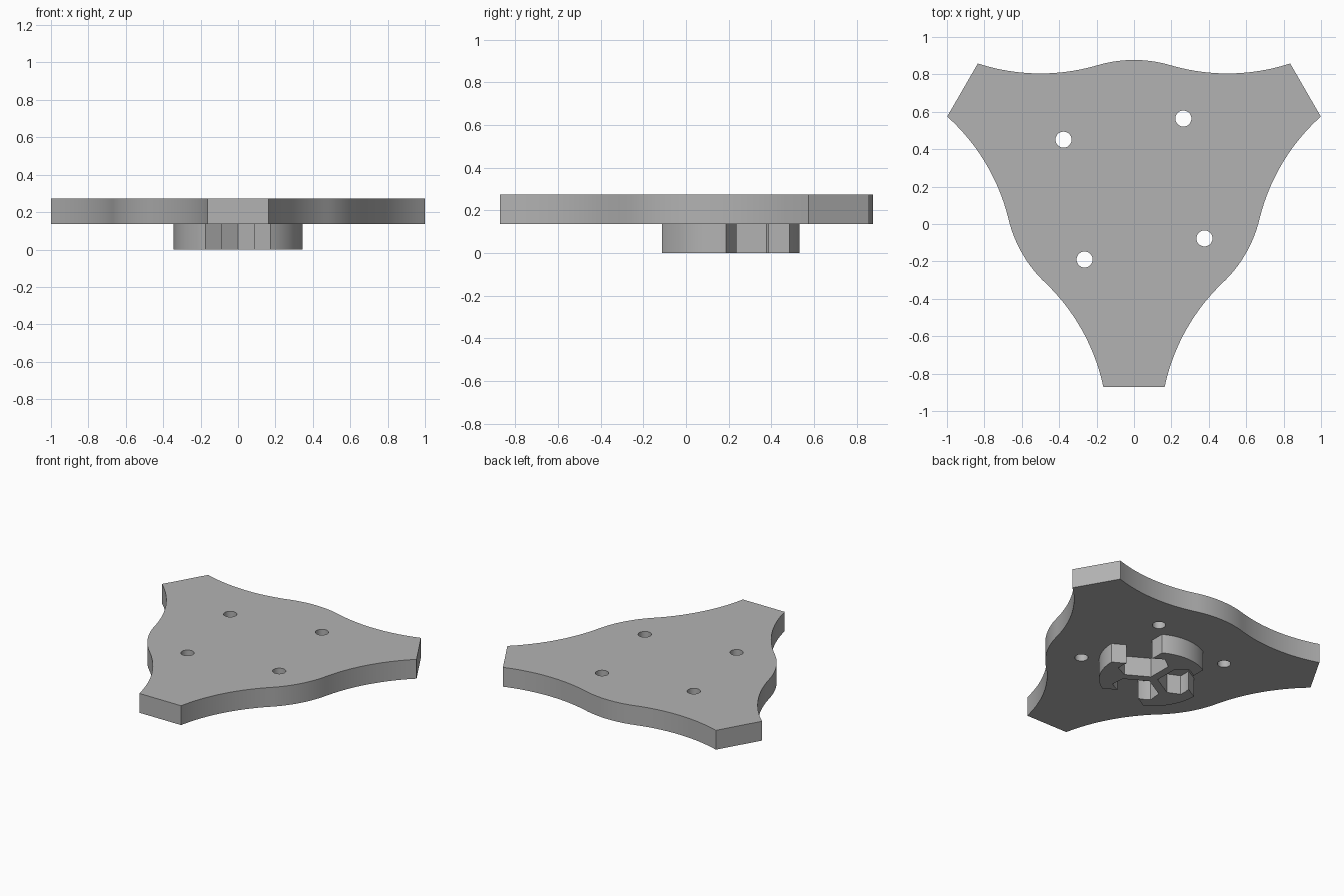
import bpy, bmesh, math
from mathutils import Vector, Matrix

cube = bpy.data.objects.get("Cube")
if cube:
    bpy.data.objects.remove(cube, do_unlink=True)

CENTRE = Vector((0, 0.187))   # axis of the threefold symmetry
THICK = 0.137                 # height of each of the two layers

grey = bpy.data.materials.new("plain_grey")
grey.use_nodes = True
grey.diffuse_color = (0.45, 0.45, 0.45, 1)
grey.node_tree.nodes["Principled BSDF"].inputs["Base Color"].default_value = (0.45, 0.45, 0.45, 1)


def arc(cx, cy, r, start, end, n):
    """Points along an arc, angles in radians."""
    return [Vector((cx + r * math.cos(start + (end - start) * i / n),
                    cy + r * math.sin(start + (end - start) * i / n))) for i in range(n + 1)]


def mirrored(half):
    """Complete a half profile that ends on or before x = 0."""
    return half + [Vector((-p.x, p.y)) for p in reversed(half) if p.x > 1e-5]


def threefold(points):
    return [Matrix.Rotation(math.radians(120 * k), 2) @ p for k in range(3) for p in points]


def extrude_outline(name, loops, bottom):
    """Filled flat outline (later loops are holes) with thickness."""
    curve = bpy.data.curves.new(name, 'CURVE')
    curve.dimensions = '2D'
    curve.fill_mode = 'BOTH'
    curve.extrude = THICK / 2
    for loop in loops:
        spline = curve.splines.new('POLY')
        spline.points.add(len(loop) - 1)
        for point, co in zip(spline.points, loop):
            point.co = (co.x, co.y, 0, 1)
        spline.use_cyclic_u = True
    obj = bpy.data.objects.new(name, curve)
    bpy.context.collection.objects.link(obj)
    obj.location = (CENTRE.x, CENTRE.y, bottom + THICK / 2)
    bpy.ops.object.select_all(action='DESELECT')
    obj.select_set(True)
    bpy.context.view_layer.objects.active = obj
    bpy.ops.object.convert(target='MESH')
    obj = bpy.context.view_layer.objects.active
    bm = bmesh.new()
    bm.from_mesh(obj.data)
    bmesh.ops.remove_doubles(bm, verts=bm.verts, dist=1e-4)
    bmesh.ops.recalc_face_normals(bm, faces=bm.faces)
    bm.to_mesh(obj.data)
    bm.free()
    obj.data.materials.clear()
    obj.data.materials.append(grey)
    bpy.ops.object.shade_smooth_by_angle(angle=math.radians(25))
    return obj


# Plate: round middle flowing through hollow curves into three blunt arms
R_MID, R_HOLLOW, HX = 0.69, 1.08, 0.5
hy = math.sqrt((R_MID + R_HOLLOW) ** 2 - HX ** 2)
join = math.atan2(hy, HX)
tip = -math.acos((0.835 - HX) / R_HOLLOW)
side = arc(HX, hy, R_HOLLOW, tip, join - math.pi, 20)
side += arc(0, 0, R_MID, join, math.pi / 2, 8)[1:]
outline = threefold(mirrored(side))

# Four screw holes on a turned square
holes = []
for k in range(4):
    c = Matrix.Rotation(math.radians(90 * k + 55), 2) @ Vector((0.46, 0))
    holes.append(arc(c.x, c.y, 0.043, 0, math.tau, 32)[:-1])
extrude_outline("plate", [outline] + holes, THICK)

# Lower boss: three stems, each ending in a curved lug
STEM = 0.028
half = [Vector((STEM, STEM * math.tan(math.pi / 6))), Vector((STEM, 0.19))]
half += arc(0, 0, 0.264, math.radians(67), math.radians(49.2), 5)
half += arc(0, 0, 0.345, math.radians(60), math.radians(90), 10)
extrude_outline("locking_boss", [threefold(mirrored(half)[:-1])], 0)
